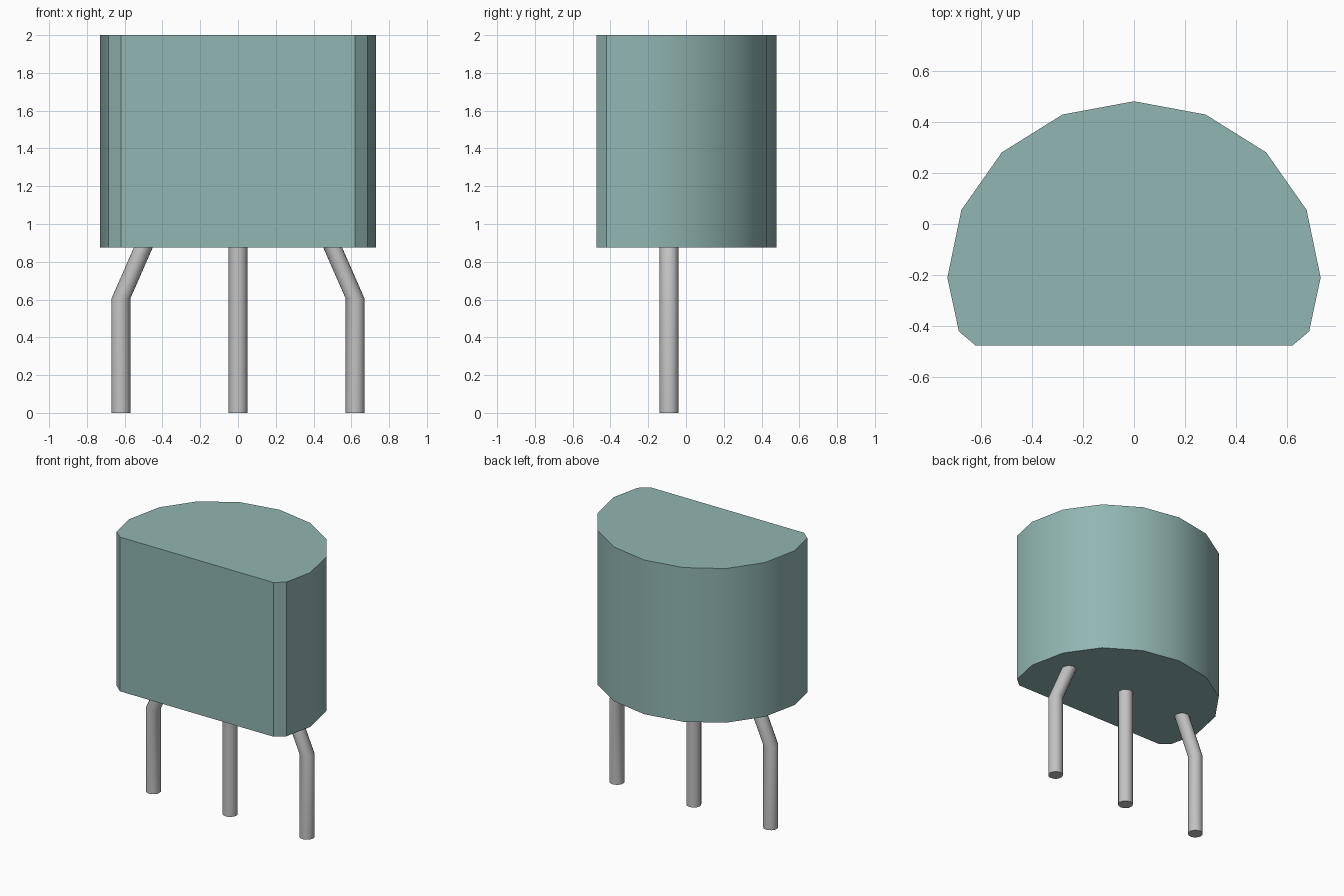
import bpy, bmesh, math

cube = bpy.data.objects.get("Cube")
if cube:
    bpy.data.objects.remove(cube, do_unlink=True)


def make_material(name, color):
    mat = bpy.data.materials.new(name)
    mat.use_nodes = True
    mat.diffuse_color = color
    mat.node_tree.nodes["Principled BSDF"].inputs["Base Color"].default_value = color
    return mat


def loft(name, outline, centres, mat):
    """Sweep a flat outline through level rings at the given centres, capped at both ends."""
    bm = bmesh.new()
    rings = [[bm.verts.new((cx + x, cy + y, cz)) for x, y in outline]
             for cx, cy, cz in centres]
    n = len(outline)
    for low, high in zip(rings, rings[1:]):
        for i in range(n):
            j = (i + 1) % n
            bm.faces.new((low[i], low[j], high[j], high[i]))
    bm.faces.new(rings[0][::-1])
    bm.faces.new(rings[-1])
    bmesh.ops.recalc_face_normals(bm, faces=bm.faces)
    mesh = bpy.data.meshes.new(name)
    bm.to_mesh(mesh)
    bm.free()
    mesh.materials.append(mat)
    obj = bpy.data.objects.new(name, mesh)
    bpy.context.collection.objects.link(obj)
    bpy.ops.object.select_all(action='DESELECT')
    obj.select_set(True)
    bpy.context.view_layer.objects.active = obj
    bpy.ops.object.shade_smooth_by_angle(angle=math.radians(30))
    return obj


teal = make_material("dull_teal", (0.283, 0.468, 0.445, 1))
grey = make_material("metal_grey", (0.54, 0.54, 0.54, 1))

# D-shaped body: half outline from the flat front round to the back, then mirrored
half = [(0.62, -0.475), (0.685, -0.42), (0.73, -0.21), (0.675, 0.055),
        (0.517, 0.28), (0.28, 0.428)]
outline = half + [(0, 0.48)] + [(-x, y) for x, y in reversed(half)]
loft("body", outline, [(0, 0, 0.875), (0, 0, 2)], teal)

# Three wire legs, the outer two bent inward below the body
SIDES, RADIUS, LEG_Y = 16, 0.05, -0.09
circle = [(RADIUS * math.cos(2 * math.pi * i / SIDES),
           RADIUS * math.sin(2 * math.pi * i / SIDES)) for i in range(SIDES)]
loft("middle_leg", circle, [(0, LEG_Y, 0), (0, LEG_Y, 0.89)], grey)
for name, side in (("left_leg", 1), ("right_leg", -1)):
    loft(name, circle, [(side * 0.62, LEG_Y, 0), (side * 0.62, LEG_Y, 0.605),
                        (side * 0.495, LEG_Y, 0.89)], grey)
